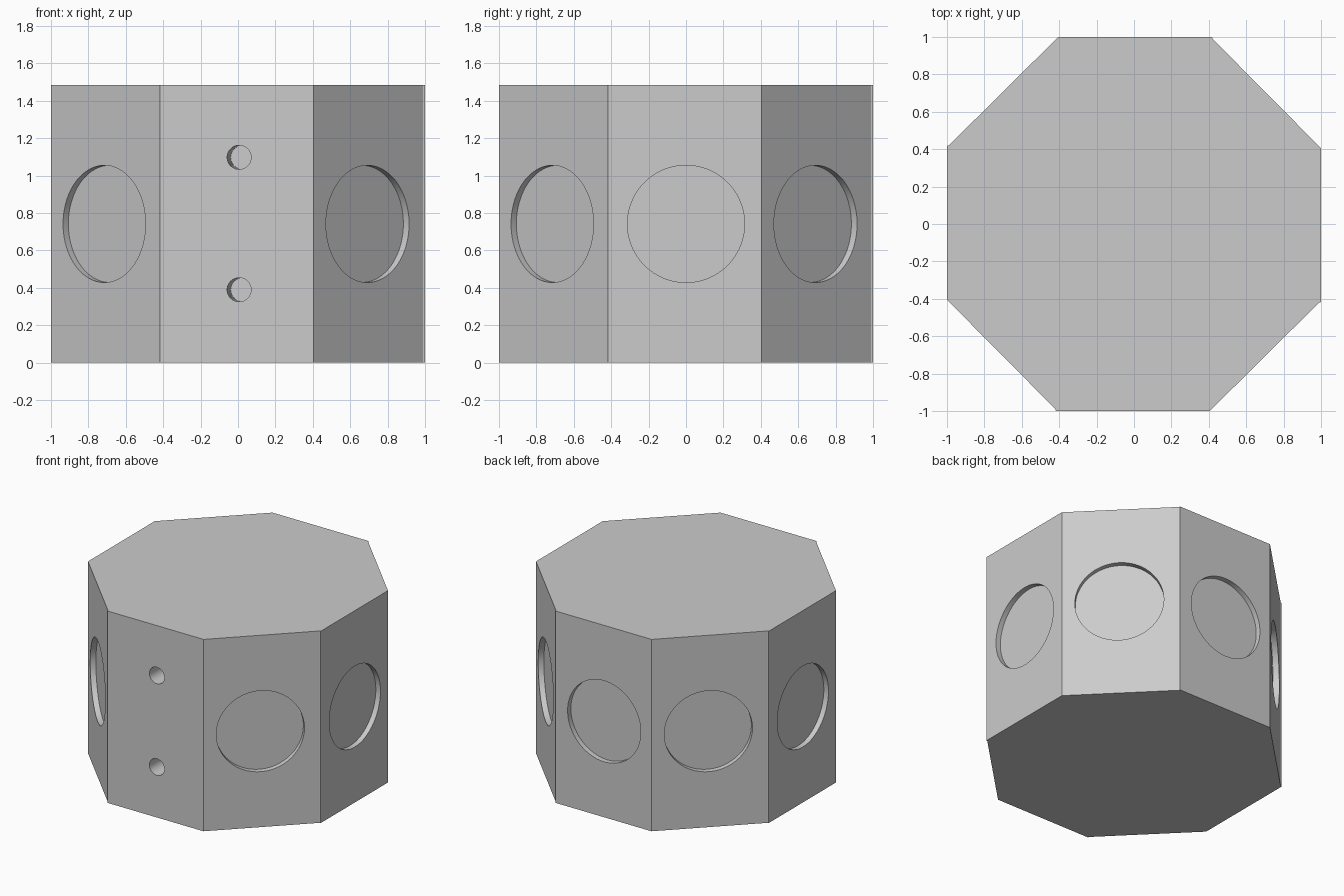
import bpy, bmesh
from math import sin, cos, pi, radians
from mathutils import Vector, Matrix

if "Cube" in bpy.data.objects:
    bpy.data.objects.remove(bpy.data.objects["Cube"], do_unlink=True)

HEIGHT = 1.484
MID = HEIGHT / 2

grey = bpy.data.materials.new("plain_grey")
grey.use_nodes = True
grey.diffuse_color = (0.6, 0.6, 0.6, 1)
grey.node_tree.nodes["Principled BSDF"].inputs["Base Color"].default_value = (0.6, 0.6, 0.6, 1)


def make_object(name, bm):
    mesh = bpy.data.meshes.new(name)
    bmesh.ops.recalc_face_normals(bm, faces=bm.faces)
    bm.to_mesh(mesh)
    bm.free()
    mesh.materials.append(grey)
    obj = bpy.data.objects.new(name, mesh)
    bpy.context.collection.objects.link(obj)
    return obj


def cut_round(body, mouth, outward, radius, depth, sides):
    """Sink a flat-bottomed round hole into the body."""
    outward = Vector(outward).normalized()
    length = depth + 0.1
    centre = Vector(mouth) + outward * (length / 2 - depth)
    turn = outward.to_track_quat('Z', 'Y').to_matrix().to_4x4()
    bm = bmesh.new()
    bmesh.ops.create_cone(bm, cap_ends=True, segments=sides, radius1=radius,
                          radius2=radius, depth=length,
                          matrix=Matrix.Translation(centre) @ turn)
    cutter = make_object("hole_cutter", bm)
    cutter.hide_render = True
    mod = body.modifiers.new("hole", 'BOOLEAN')
    mod.operation = 'DIFFERENCE'
    mod.solver = 'EXACT'
    mod.object = cutter
    bpy.ops.object.modifier_apply(modifier=mod.name)
    bpy.data.objects.remove(cutter, do_unlink=True)


# Eight-sided block, one quarter of the outline turned four times
quarter = [(-0.418, -1), (0.405, -1), (0.99, -0.42)]
bm = bmesh.new()
outline = [bm.verts.new(Matrix.Rotation(i * pi / 2, 3, 'Z') @ Vector((x, y, 0)))
           for i in range(4) for x, y in quarter]
base = bm.faces.new(outline)
top = bmesh.ops.extrude_face_region(bm, geom=[base])["geom"]
bmesh.ops.translate(bm, vec=(0, 0, HEIGHT),
                    verts=[v for v in top if isinstance(v, bmesh.types.BMVert)])
body = make_object("octagonal_block", bm)
bpy.context.view_layer.objects.active = body
body.select_set(True)

# Shallow round recess on every side but the front
for i in range(1, 8):
    a = -pi / 2 + i * pi / 4
    outward = Vector((cos(a), sin(a), 0))
    along = Vector((-sin(a), cos(a), 0))
    reach, shift = (0.9935, -0.016) if i % 2 else (1, 0)
    mouth = outward * reach + along * shift + Vector((0, 0, MID))
    cut_round(body, mouth, outward, 0.313, 0.04, 96)

# Two small, slightly slanted holes in the front
for z in (0.39, 1.098):
    cut_round(body, (0.006, -1, z), (-0.038, -1, 0), 0.064, 0.5, 48)

bpy.ops.object.shade_smooth_by_angle(angle=radians(30))
